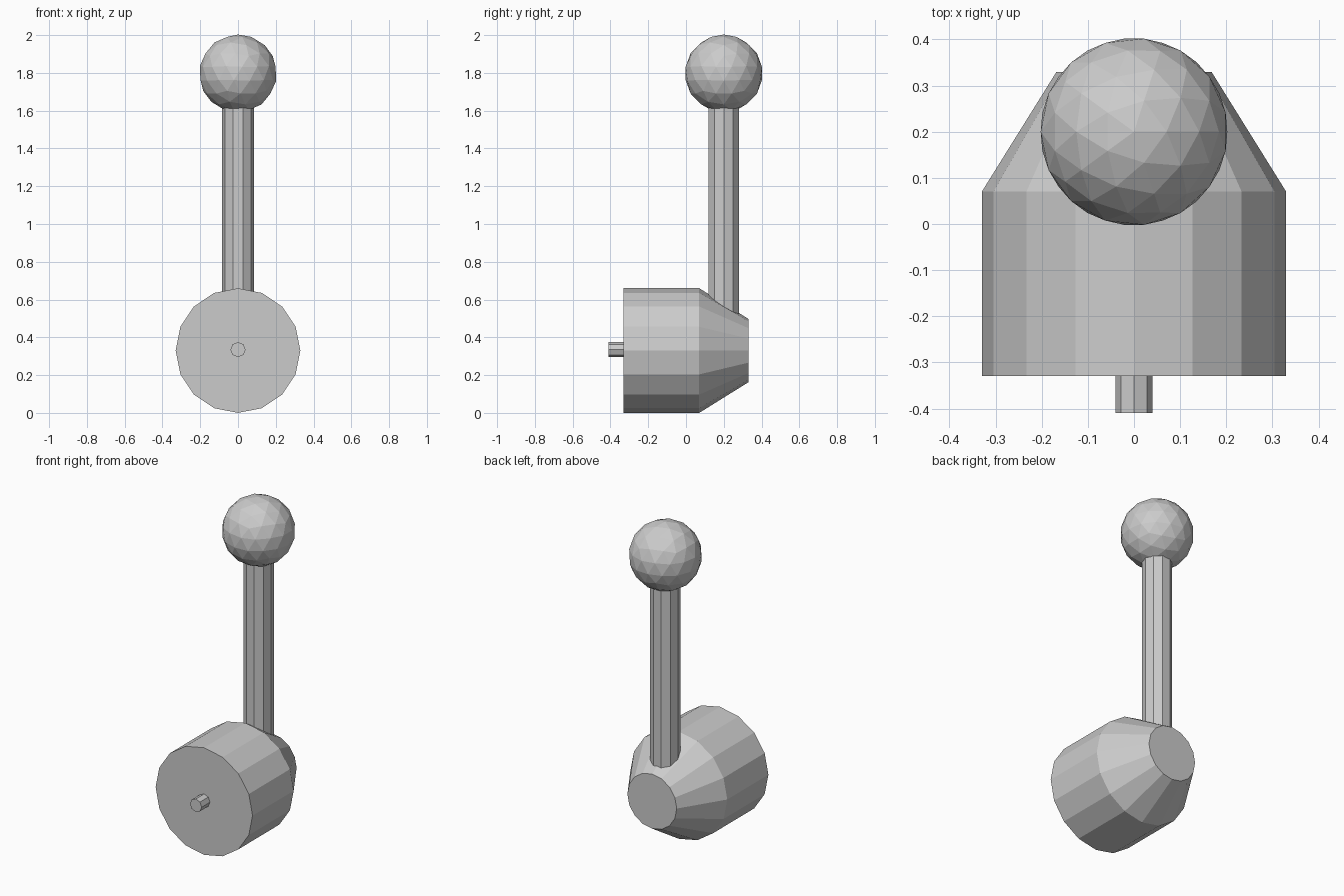
import bpy, bmesh
from math import cos, sin, pi

if "Cube" in bpy.data.objects:
    bpy.data.objects.remove(bpy.data.objects["Cube"])


def finish(name, bm, location):
    bmesh.ops.recalc_face_normals(bm, faces=bm.faces[:])
    mesh = bpy.data.meshes.new(name)
    bm.to_mesh(mesh)
    bm.free()
    obj = bpy.data.objects.new(name, mesh)
    obj.location = location
    bpy.context.collection.objects.link(obj)
    return obj


def lathe(name, profile, sides, location, axis):
    """Closed solid from (radius, position along axis) rings."""
    bm = bmesh.new()
    rings = []
    for r, h in profile:
        ring = []
        for i in range(sides):
            a = 2 * pi * i / sides
            u, v = r * cos(a), r * sin(a)
            ring.append(bm.verts.new((u, h, v) if axis == 'Y' else (u, v, h)))
        rings.append(ring)
    for low, high in zip(rings, rings[1:]):
        for i in range(sides):
            j = (i + 1) % sides
            bm.faces.new((low[i], low[j], high[j], high[i]))
    bm.faces.new(rings[0])
    bm.faces.new(rings[-1])
    return finish(name, bm, location)


def faceted_ball(name, radius, location):
    """Icosahedron with each edge split in three, pushed out to a sphere."""
    bm = bmesh.new()
    bmesh.ops.create_icosphere(bm, subdivisions=1, radius=radius)
    bmesh.ops.subdivide_edges(bm, edges=bm.edges[:], cuts=2, use_grid_fill=True)
    for v in bm.verts:
        v.co = v.co.normalized() * radius
    return finish(name, bm, location)


# Drum with tapered back
lathe("tapered_drum", [(0.33, -0.33), (0.33, 0.07), (0.168, 0.33)], 16, (0, 0, 0.33), 'Y')

# Small pin on the front face
lathe("front_pin", [(0.04, -0.41), (0.04, -0.32)], 8, (0, 0, 0.335), 'Y')

# Upright stem, sunk into the taper and the ball
lathe("stem", [(0.085, 0.45), (0.085, 1.68)], 10, (0, 0.2, 0), 'Z')

# Ball on top
faceted_ball("ball_knob", 0.206, (0, 0.2, 1.797))
